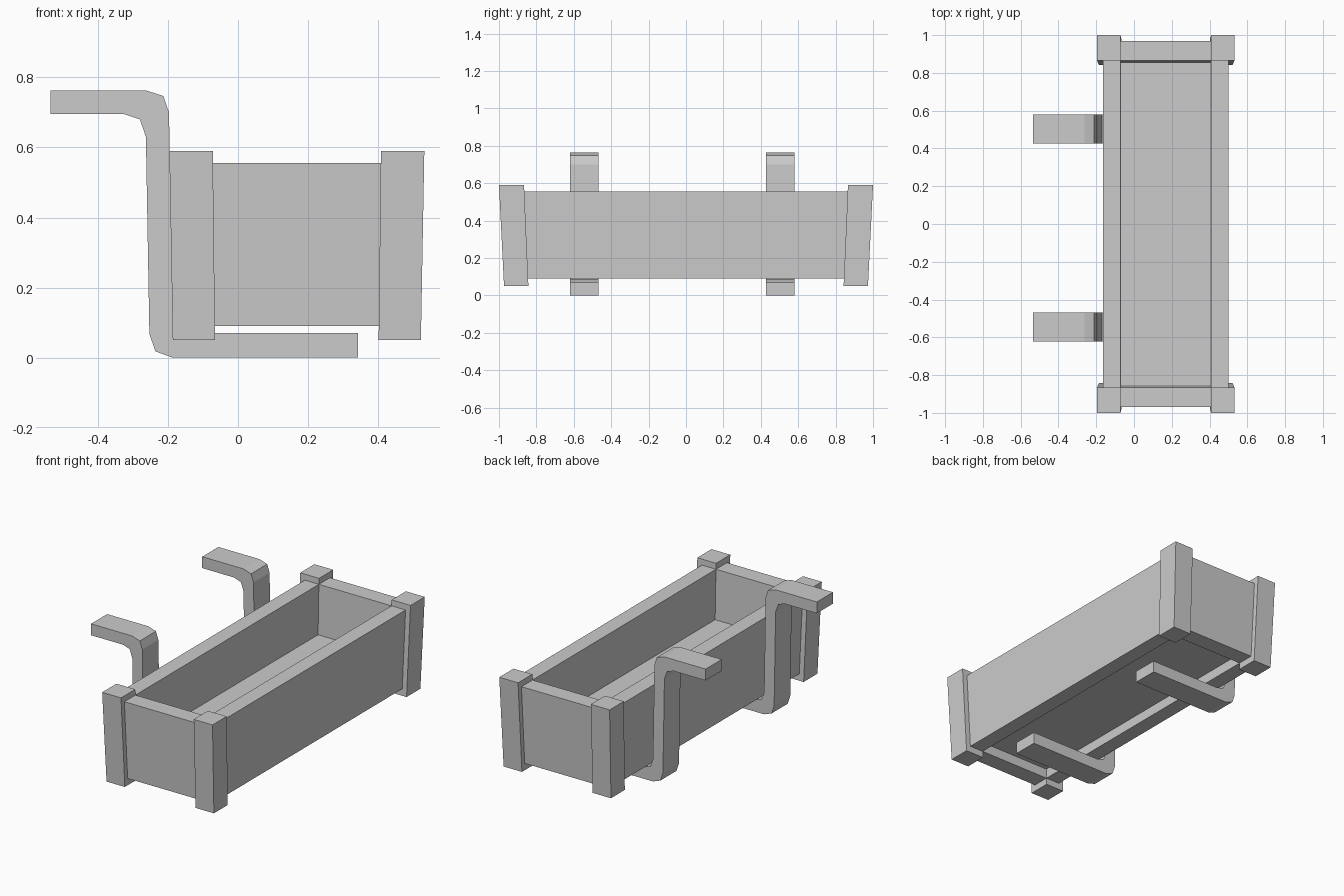
import bpy
import bmesh

if "Cube" in bpy.data.objects:
    bpy.data.objects.remove(bpy.data.objects["Cube"])

CX = 0.168              # box centre in x
Z0, Z1 = 0.05, 0.59     # foot and top of the corner posts
TAPER = 0.973           # size of the box at the foot relative to the top

grey = bpy.data.materials.new("plain_grey")
grey.diffuse_color = (0.6, 0.6, 0.6, 1)
grey.use_nodes = True
grey.node_tree.nodes["Principled BSDF"].inputs["Base Color"].default_value = grey.diffuse_color


def finish(name, bm):
    bmesh.ops.recalc_face_normals(bm, faces=bm.faces)
    mesh = bpy.data.meshes.new(name)
    bm.to_mesh(mesh)
    bm.free()
    mesh.materials.append(grey)
    obj = bpy.data.objects.new(name, mesh)
    bpy.context.collection.objects.link(obj)
    return obj


def tapered_box(name, xs, ys, zs):
    """Box between limits, narrowed toward the planter foot."""
    bm = bmesh.new()
    bmesh.ops.create_cube(bm, size=1)
    for v in bm.verts:
        x, y, z = (lim[0] if c < 0 else lim[1] for c, lim in zip(v.co, (xs, ys, zs)))
        k = TAPER + (1 - TAPER) * (z - Z0) / (Z1 - Z0)
        v.co = (CX + x * k, y * k, z)
    return finish(name, bm)


def span(side, inner, outer):
    return sorted((side * inner, side * outer))


# Inner, wall and post half sizes at the top
IX, WX, PX = 0.24, 0.333, 0.364
IY, WY, PY = 0.866, 0.97, 1.0
WALL_Z = (0.09, 0.555)

for s, side in ((-1, "left"), (1, "right")):
    # Long walls run into the posts
    tapered_box(f"{side}_long_wall", span(s, IX, WX), (-0.93, 0.93), WALL_Z)
    # Corner posts
    for t, end in ((-1, "front"), (1, "back")):
        tapered_box(f"{end}_{side}_post", span(s, IX, PX), span(t, IY, PY), (Z0, Z1))

# Short end walls
for t, end in ((-1, "front"), (1, "back")):
    tapered_box(f"{end}_end_wall", (-0.3, 0.3), span(t, IY, WY), WALL_Z)

# Raised floor
tapered_box("floor", (-IX, IX), (-IY, IY), (0.15, 0.26))

# Bent hanging brackets
PROFILE = [
    (-0.535, 0.695), (-0.535, 0.763), (-0.263, 0.763), (-0.213, 0.747),
    (-0.197, 0.70), (-0.187, 0.13), (-0.17, 0.085), (-0.125, 0.07),
    (0.342, 0.07), (0.342, 0.0), (-0.187, 0.0), (-0.236, 0.018),
    (-0.253, 0.068), (-0.263, 0.63), (-0.28, 0.68), (-0.325, 0.695),
]
for name, y in (("front_bracket", -0.545), ("back_bracket", 0.503)):
    bm = bmesh.new()
    face = bm.faces.new([bm.verts.new((x, y - 0.076, z)) for x, z in PROFILE])
    ext = bmesh.ops.extrude_face_region(bm, geom=[face])
    moved = [g for g in ext["geom"] if isinstance(g, bmesh.types.BMVert)]
    bmesh.ops.translate(bm, verts=moved, vec=(0, 0.152, 0))
    finish(name, bm)
